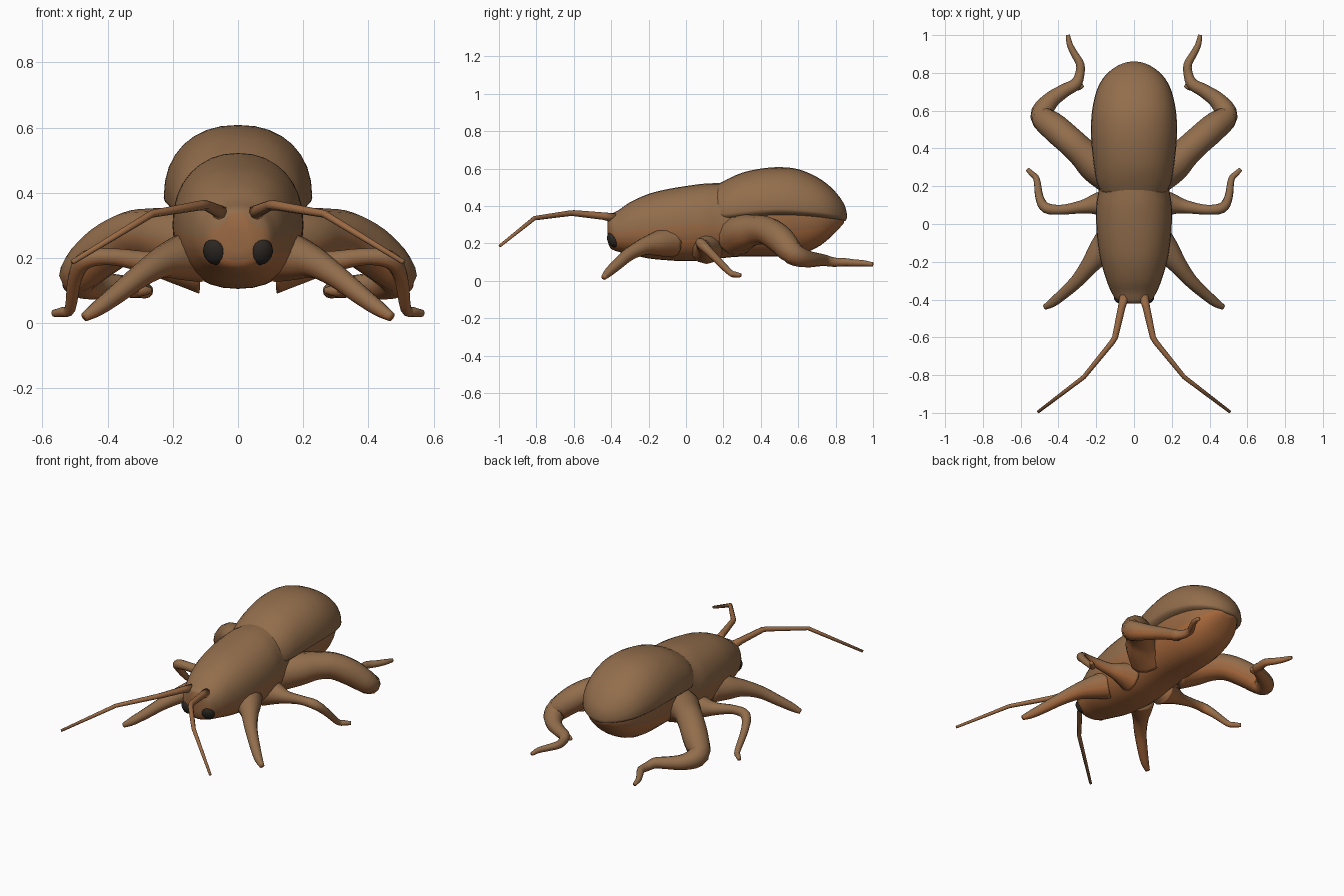
import bpy, bmesh, math
from mathutils import Vector

if "Cube" in bpy.data.objects:
    bpy.data.objects.remove(bpy.data.objects["Cube"])


def material(name, rgb):
    m = bpy.data.materials.new(name)
    m.diffuse_color = (*rgb, 1)
    m.use_nodes = True
    m.node_tree.nodes["Principled BSDF"].inputs["Base Color"].default_value = m.diffuse_color
    return m


BROWN = material("brown shell", (0.29, 0.155, 0.072))
RUST = material("rusty brown", (0.33, 0.145, 0.058))
ORANGE = material("orange underside", (0.42, 0.15, 0.048))
DARK = material("dark eye", (0.025, 0.02, 0.016))


def smooth_rows(rows, steps):
    """Catmull-Rom interpolation of rows of numbers."""
    if steps == 1:
        return rows
    out = []
    n = len(rows)
    for i in range(n - 1):
        a, b, c, d = rows[max(i - 1, 0)], rows[i], rows[i + 1], rows[min(i + 2, n - 1)]
        for s in range(steps):
            t = s / steps
            out.append(tuple(0.5 * (2 * q + (r - p) * t + (2 * p - 5 * q + 4 * r - u) * t * t
                                    + (3 * q - p - 3 * r + u) * t ** 3)
                             for p, q, r, u in zip(a, b, c, d)))
    out.append(rows[-1])
    return out


def skin(name, rings, mats, mirror=False):
    """Bridge rings of points into a closed smooth surface."""
    bm = bmesh.new()
    vr = [[bm.verts.new(p) for p in ring] for ring in rings]
    n = len(vr[0])
    for a, b in zip(vr, vr[1:]):
        for i in range(n):
            j = (i + 1) % n
            bm.faces.new((a[i], a[j], b[j], b[i]))
    bm.faces.new(vr[0])
    bm.faces.new(vr[-1])
    bmesh.ops.recalc_face_normals(bm, faces=bm.faces)
    # lighter orange on downward-facing parts
    for f in bm.faces:
        f.smooth = True
        nz = f.normal.z
        if len(mats) == 3:
            f.material_index = 2 if nz < -0.3 else 1 if nz < 0.05 else 0
    me = bpy.data.meshes.new(name)
    bm.to_mesh(me)
    bm.free()
    for m in mats:
        me.materials.append(m)
    ob = bpy.data.objects.new(name, me)
    bpy.context.collection.objects.link(ob)
    if mirror:
        ob.modifiers.new("mirror", "MIRROR").use_mirror_merge = False
    return ob


def loft(name, stations, mats, seg=32, power=0.9):
    """Stations: y, half width, top, widest height, bottom."""
    rings = []
    for y, w, top, mid, bot in smooth_rows(stations, 3):
        ring = []
        for i in range(seg):
            a = 2 * math.pi * i / seg
            c, s = math.cos(a), math.sin(a)
            h = top - mid if s > 0 else mid - bot
            ring.append((w * math.copysign(abs(c) ** power, c), y,
                         mid + h * math.copysign(abs(s) ** power, s)))
        rings.append(ring)
    return skin(name, rings, mats)


def limb(name, path, mats, steps=4, seg=12):
    """Tapered tube along points x, y, z, radius; mirrored to both sides."""
    rows = smooth_rows(path, steps)
    pts = [Vector(r[:3]) for r in rows]
    rings = []
    for k, p in enumerate(pts):
        t = (pts[min(k + 1, len(pts) - 1)] - pts[max(k - 1, 0)]).normalized()
        side = t.cross(Vector((0, 0, 1))).normalized()
        up = side.cross(t)
        rings.append([p + (side * math.cos(2 * math.pi * i / seg)
                           + up * math.sin(2 * math.pi * i / seg)) * rows[k][3]
                      for i in range(seg)])
    return skin(name, rings, mats, True)


TONES = [BROWN, RUST, ORANGE]

# head, thorax and abdomen
loft("body", [
    (-.42, .04, .34, .28, .22), (-.405, .09, .355, .27, .175), (-.36, .12, .378, .26, .155),
    (-.3, .145, .42, .27, .142), (-.2, .175, .465, .28, .12), (-.1, .192, .49, .29, .11),
    (0, .2, .507, .3, .105), (.1, .2, .52, .3, .11), (.18, .188, .522, .3, .12),
    (.3, .185, .52, .32, .13), (.5, .195, .5, .36, .13), (.62, .185, .46, .36, .145),
    (.72, .16, .42, .35, .19), (.8, .11, .4, .345, .26), (.845, .05, .37, .345, .31)], TONES)

# rounded wing cover over the abdomen
loft("wing_cover", [
    (.16, .17, .51, .36, .31), (.22, .197, .543, .36, .31), (.3, .211, .578, .37, .315),
    (.4, .223, .6, .38, .325), (.5, .228, .608, .385, .33), (.6, .222, .597, .38, .33),
    (.7, .2, .555, .37, .325), (.77, .165, .505, .36, .32), (.82, .115, .45, .35, .32),
    (.85, .06, .4, .347, .32), (.86, .015, .36, .345, .335)], [BROWN])

# legs
limb("front_leg", [
    (.12, -.08, .21, .085), (.18, -.15, .2, .068), (.235, -.22, .185, .048),
    (.3, -.3, .145, .036), (.37, -.365, .09, .03), (.43, -.415, .045, .024),
    (.472, -.44, .018, .014)], TONES)
limb("middle_leg", [
    (.12, .11, .18, .09), (.2, .105, .18, .058), (.27, .092, .185, .036), (.38, .076, .203, .026),
    (.465, .085, .195, .028), (.5, .14, .14, .022), (.515, .235, .045, .017),
    (.54, .265, .034, .015), (.565, .29, .03, .011)], TONES)
limb("hind_leg", [
    (.11, .26, .24, .11), (.2, .31, .26, .095), (.27, .375, .272, .08), (.34, .44, .265, .076),
    (.42, .51, .215, .075), (.488, .575, .145, .062), (.445, .65, .118, .046),
    (.37, .705, .113, .036), (.31, .74, .11, .031), (.288, .79, .1, .025),
    (.285, .845, .1, .022), (.315, .9, .096, .019), (.34, .95, .094, .016),
    (.35, 1.0, .088, .011)], TONES)
limb("hind_spur", [(.33, .735, .105, .025), (.295, .725, .1, .018), (.268, .735, .1, .009)], TONES)

# antennae
limb("antenna", [
    (.05, -.38, .335, .026), (.065, -.44, .346, .02), (.1, -.6, .362, .016),
    (.115, -.625, .361, .015), (.265, -.81, .335, .012), (.508, -.995, .187, .008)],
    [RUST], 1, 8)

# eyes
for s in (-1, 1):
    bpy.ops.mesh.primitive_uv_sphere_add(segments=20, ring_count=12, radius=1,
                                         location=(s * .071, -.392, .219),
                                         rotation=(math.radians(22), 0, s * .35))
    eye = bpy.context.object
    eye.name = "left_eye" if s > 0 else "right_eye"
    eye.scale = (.037, .027, .042)
    bpy.ops.object.shade_smooth()
    eye.data.materials.append(DARK)
